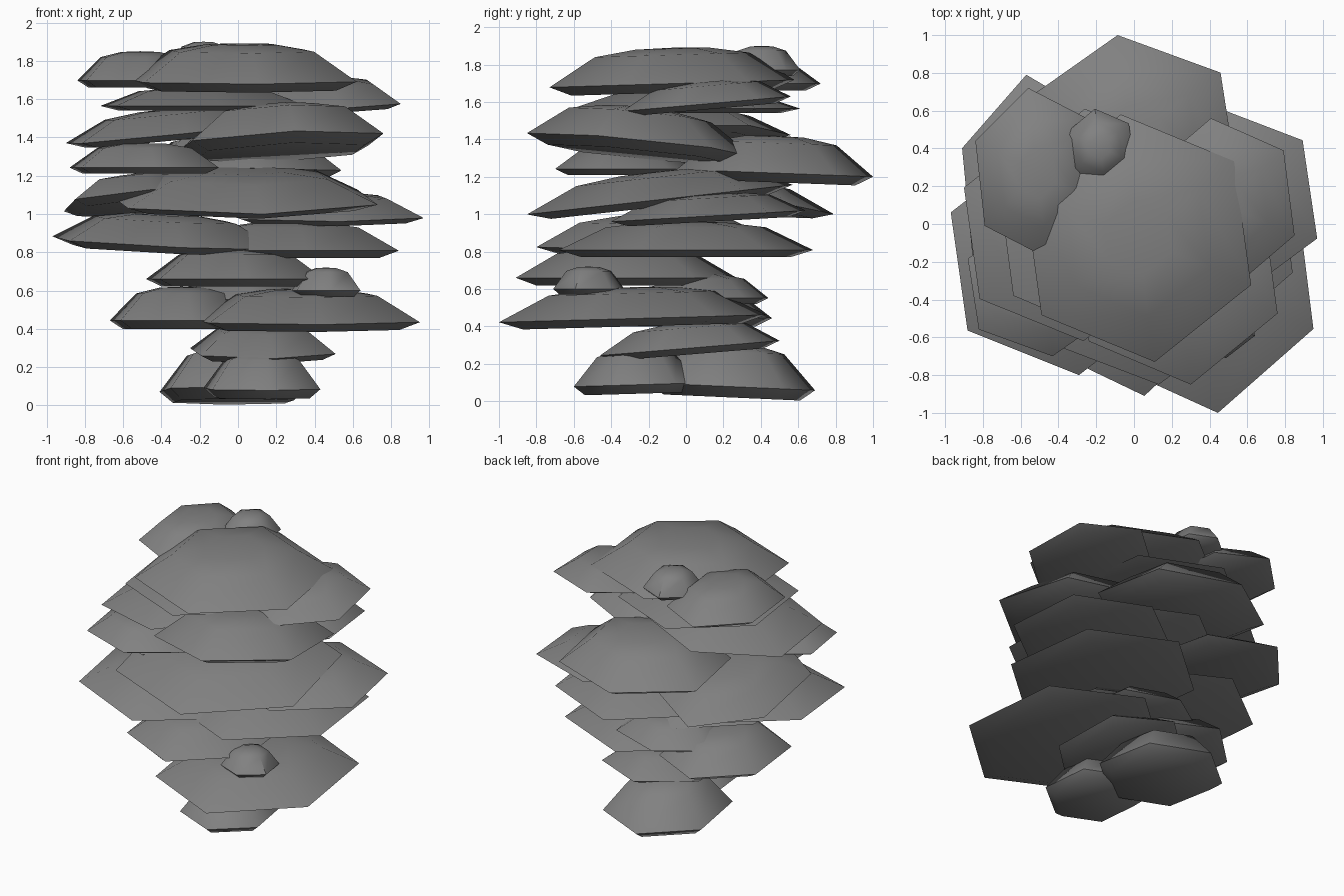
import bpy
import bmesh
import math

default = bpy.data.objects.get("Cube")
if default:
    bpy.data.objects.remove(default, do_unlink=True)

GREY = (0.22, 0.22, 0.22, 1.0)
stone = bpy.data.materials.new("stone_grey")
stone.use_nodes = True
stone.diffuse_color = GREY
stone.node_tree.nodes["Principled BSDF"].inputs["Base Color"].default_value = GREY

# Six corner directions shared by every shelf
CORNERS = [math.radians(38 + 60 * i) for i in range(6)]
REACH_X = max(math.cos(a) for a in CORNERS)
REACH_Y = max(math.sin(a) for a in CORNERS)
# Profile from underside to crown: (radius, height)
PROFILE = [(0.82, 0.0), (1.0, 0.2), (0.63, 0.84), (0.3, 0.98)]


def shelf(name, x, y, z, tilt_x=0.0, tilt_y=0.0):
    """Six-sided domed slab filling the given ranges, sheared by the tilts."""
    cx, cy = sum(x) / 2, sum(y) / 2
    rx = (x[1] - x[0]) / 2 / REACH_X
    ry = (y[1] - y[0]) / 2 / REACH_Y
    bm = bmesh.new()

    def point(px, py, h):
        lift = tilt_x * px + tilt_y * py
        return bm.verts.new((cx + rx * px, cy + ry * py,
                             max(0.0, z[0] + h * (z[1] - z[0]) + lift)))

    rings = [[point(r * math.cos(a), r * math.sin(a), h) for a in CORNERS]
             for r, h in PROFILE]
    top = point(0, 0, 1)
    bm.faces.new(rings[0][::-1])
    for low, high in zip(rings, rings[1:]):
        for i in range(6):
            j = (i + 1) % 6
            bm.faces.new((low[i], low[j], high[j], high[i]))
    for i in range(6):
        bm.faces.new((rings[-1][i], rings[-1][(i + 1) % 6], top))
    mesh = bpy.data.meshes.new(name)
    bm.to_mesh(mesh)
    bm.free()
    mesh.materials.append(stone)
    obj = bpy.data.objects.new(name, mesh)
    bpy.context.collection.objects.link(obj)
    bpy.ops.object.select_all(action="DESELECT")
    obj.select_set(True)
    bpy.context.view_layer.objects.active = obj
    bpy.ops.object.shade_smooth_by_angle(angle=math.radians(50))


# Foot stones
shelf("foot_stone_front", x=(-.18, .43), y=(-.6, .07), z=(.04, .28), tilt_y=.01)
shelf("foot_stone_back", x=(-.41, .36), y=(-.2, .69), z=(.02, .31), tilt_y=-.02)

# Lower shelves
shelf("lower_neck_shelf", x=(-.25, .51), y=(-.46, .5), z=(.25, .42), tilt_y=.04)
shelf("lower_left_shelf", x=(-.24, .95), y=(-1, .43), z=(.4, .61), tilt_y=.02)
shelf("lower_right_shelf", x=(-.67, .08), y=(-.52, .46), z=(.4, .62))
shelf("lower_pebble", x=(.28, .64), y=(-.71, -.33), z=(.57, .72))
shelf("lower_back_shelf", x=(-.35, .4), y=(-.25, .44), z=(.52, .68))
shelf("waist_front_shelf", x=(-.48, .45), y=(-.91, .27), z=(.62, .82))

# Middle shelves
shelf("middle_left_shelf", x=(-.3, .84), y=(-.68, .68), z=(.77, .96))
shelf("middle_right_shelf", x=(-.97, .21), y=(-.8, .45), z=(.81, 1), tilt_x=-.03, tilt_y=.02)
shelf("middle_outer_left_shelf", x=(-.06, .97), y=(-.4, .64), z=(.96, 1.11), tilt_y=.03)
shelf("middle_outer_right_shelf", x=(-.91, -.11), y=(-.46, .79), z=(1.03, 1.2),
      tilt_x=.03, tilt_y=-.06)
shelf("middle_front_shelf", x=(-.68, .73), y=(-.85, .57), z=(1.04, 1.23), tilt_y=.08)

# Upper shelves
shelf("upper_right_shelf", x=(-.88, -.1), y=(-.7, .05), z=(1.21, 1.37))
shelf("upper_back_shelf", x=(-.55, .54), y=(-.05, 1), z=(1.17, 1.42), tilt_y=-.02)
shelf("upper_left_shelf", x=(-.32, .76), y=(-.85, .36), z=(1.32, 1.57), tilt_x=.03, tilt_y=-.06)
shelf("upper_tilted_shelf", x=(-.9, .2), y=(-.62, .56), z=(1.39, 1.55),
      tilt_x=.06, tilt_y=.01)

# Crown shelves
shelf("crown_base_right", x=(-.72, .36), y=(-.61, .61), z=(1.54, 1.66))
shelf("crown_base_left", x=(.08, .85), y=(-.34, .56), z=(1.56, 1.71), tilt_y=.04)
shelf("crown_main_shelf", x=(-.58, .62), y=(-.73, .58), z=(1.65, 1.89), tilt_y=.02)
shelf("crown_right_shelf", x=(-.84, -.18), y=(-.18, .72), z=(1.66, 1.85))
shelf("crown_pebble", x=(-.36, 0), y=(.2, .61), z=(1.74, 1.9))
